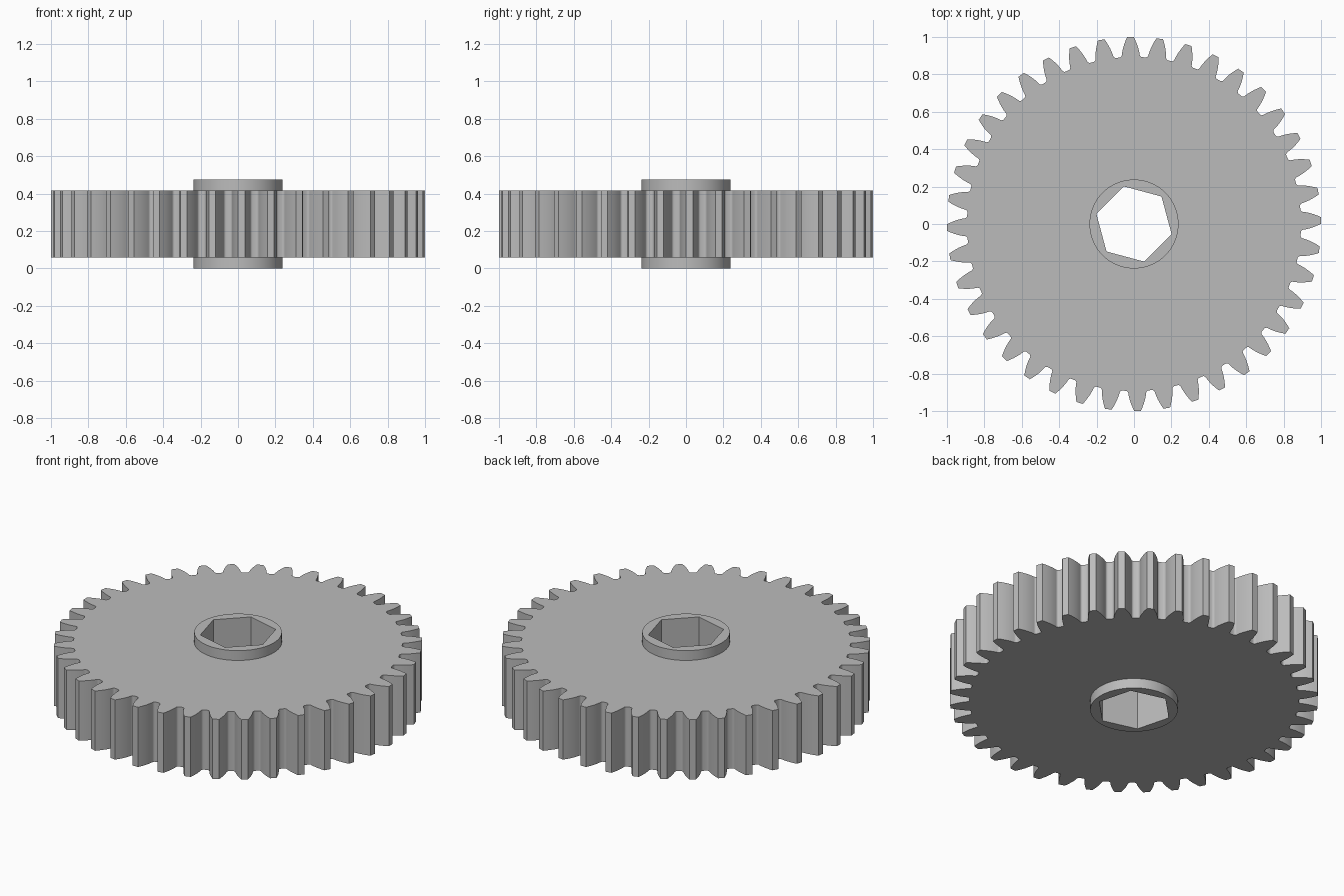
import bpy
import bmesh
from math import pi, sin, cos, tan, acos, radians

cube = bpy.data.objects.get("Cube")
if cube:
    bpy.data.objects.remove(cube, do_unlink=True)

# Proportions
TEETH = 40
TIP_R, PITCH_R, ROOT_R = 1.0, 0.952, 0.893
FILLET = 0.014
PRESSURE = radians(20)
BASE_R = PITCH_R * cos(PRESSURE)
HUB_R, HEX_R = 0.238, 0.208
HEIGHT, FACE_LOW, FACE_HIGH = 0.476, 0.059, 0.417


def polygon(radius, sides, turn=0.0):
    return [(radius, turn + 2 * pi * i / sides) for i in range(sides)]


def half_angle(r):
    """Half the angular thickness of an involute tooth at radius r."""
    a = acos(min(1, BASE_R / r))
    return pi / (2 * TEETH) + (tan(PRESSURE) - PRESSURE) - (tan(a) - a)


def tooth_outline():
    """Tooth flanks with rounded roots, repeated round the wheel, as polar points."""
    start = ROOT_R + FILLET
    flank = [(r, half_angle(r))
             for r in (TIP_R + (start - TIP_R) * i / 5 for i in range(6))]
    for i in range(1, 5):
        a = i * pi / 8
        flank.append((start - FILLET * sin(a),
                      half_angle(start) + FILLET * (1 - cos(a)) / ROOT_R))
    tooth = [(r, -a) for r, a in reversed(flank)] + flank
    return [(r, a + 2 * pi * k / TEETH + radians(1.1))
            for k in range(TEETH) for r, a in tooth]


bm = bmesh.new()


def add_loop(points, z):
    verts = [bm.verts.new((r * cos(a), r * sin(a), z)) for r, a in points]
    for i, v in enumerate(verts):
        bm.edges.new((verts[i - 1], v))
    return verts


def wall(low, high):
    for i in range(len(low)):
        bm.faces.new((low[i - 1], low[i], high[i], high[i - 1]))


def flat_ring(outer, inner):
    edges = [bm.edges.get((lp[i - 1], lp[i]))
             for lp in (outer, inner) for i in range(len(lp))]
    bmesh.ops.triangle_fill(bm, edges=edges, use_beauty=True)


# Hexagonal bore, raised hub on both sides, and toothed rim
bore = polygon(HEX_R, 6, radians(45))
hub = polygon(HUB_R, 64)
teeth = tooth_outline()

bore_low, bore_high = add_loop(bore, 0), add_loop(bore, HEIGHT)
hub_low, hub_high = add_loop(hub, 0), add_loop(hub, HEIGHT)
collar_low, collar_high = add_loop(hub, FACE_LOW), add_loop(hub, FACE_HIGH)
rim_low, rim_high = add_loop(teeth, FACE_LOW), add_loop(teeth, FACE_HIGH)

wall(bore_low, bore_high)
wall(hub_low, collar_low)
wall(collar_high, hub_high)
wall(rim_low, rim_high)
flat_ring(hub_low, bore_low)
flat_ring(hub_high, bore_high)
flat_ring(rim_low, collar_low)
flat_ring(rim_high, collar_high)
bmesh.ops.recalc_face_normals(bm, faces=bm.faces[:])

mesh = bpy.data.meshes.new("spur_gear")
bm.to_mesh(mesh)
bm.free()
gear = bpy.data.objects.new("spur_gear", mesh)
bpy.context.collection.objects.link(gear)

# Plain grey
grey = bpy.data.materials.new("plain_grey")
grey.use_nodes = True
color = (0.5, 0.5, 0.5, 1)
grey.diffuse_color = color
grey.node_tree.nodes["Principled BSDF"].inputs["Base Color"].default_value = color
mesh.materials.append(grey)

# Smooth flanks and hub, sharp edges kept
bpy.ops.object.select_all(action='DESELECT')
gear.select_set(True)
bpy.context.view_layer.objects.active = gear
bpy.ops.object.shade_smooth_by_angle(angle=radians(30))
